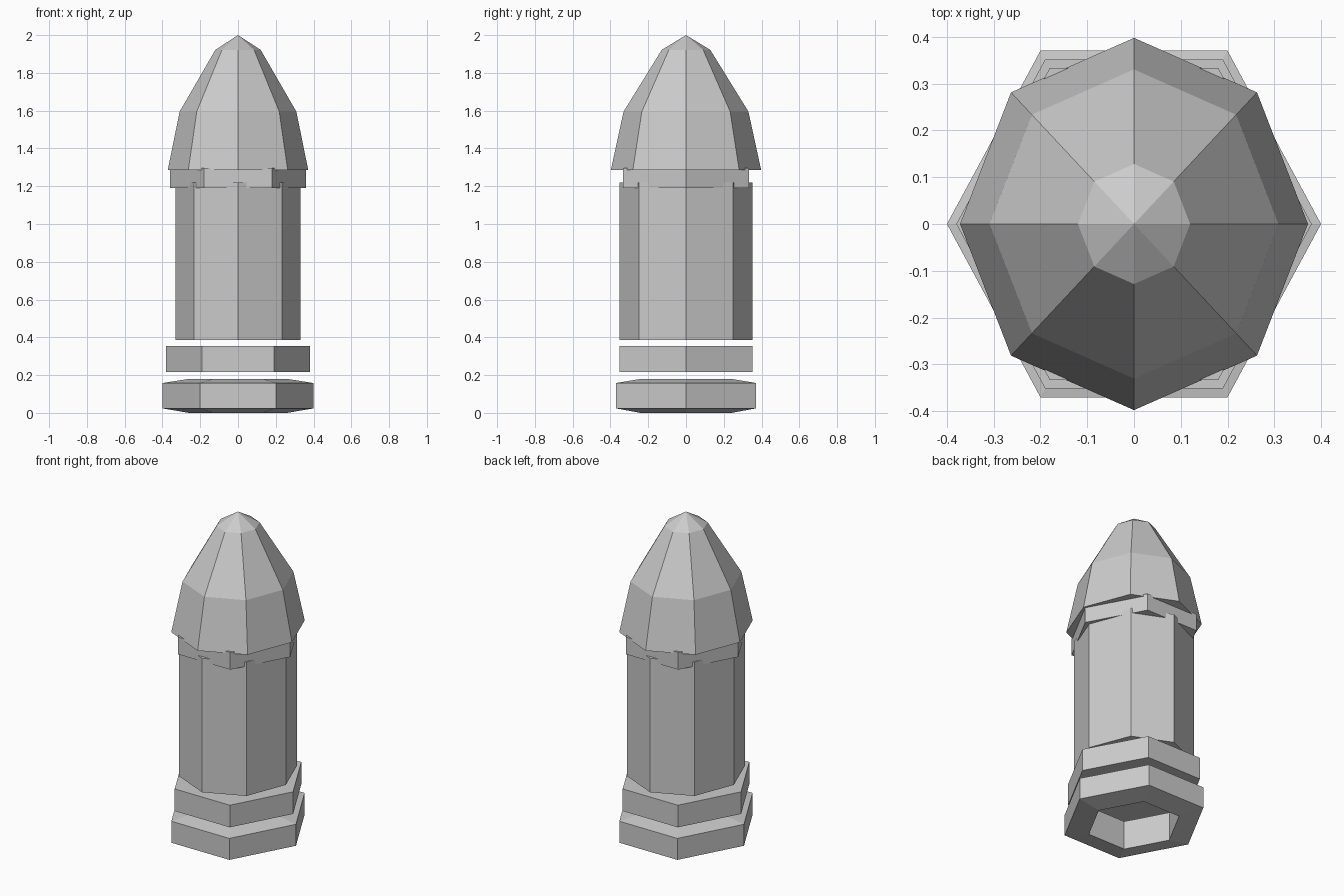
import bpy, bmesh
from math import cos, sin, pi

if "Cube" in bpy.data.objects:
    bpy.data.objects.remove(bpy.data.objects["Cube"])

DEPTH = 1.07  # cross-sections are slightly stretched along y


def lathe(name, sides, profile, closed=False):
    """Sweep (radius, z) points around z; radius 0 is a tip, open ends get caps."""
    bm = bmesh.new()
    rings = []
    for r, z in profile:
        if r == 0:
            rings.append([bm.verts.new((0, 0, z))] * sides)
        else:
            rings.append([bm.verts.new((r * cos(2 * pi * i / sides),
                                        r * DEPTH * sin(2 * pi * i / sides), z))
                          for i in range(sides)])
    pairs = list(zip(rings, rings[1:]))
    if closed:
        pairs.append((rings[-1], rings[0]))
    for low, high in pairs:
        for i in range(sides):
            j = (i + 1) % sides
            corners = [low[i], low[j], high[j], high[i]]
            bm.faces.new(list(dict.fromkeys(corners)))
    if not closed:
        for ring, (r, z) in zip((rings[0], rings[-1]), (profile[0], profile[-1])):
            if r:
                bm.faces.new(ring)
    bmesh.ops.recalc_face_normals(bm, faces=bm.faces)
    mesh = bpy.data.meshes.new(name)
    bm.to_mesh(mesh)
    bm.free()
    obj = bpy.data.objects.new(name, mesh)
    bpy.context.collection.objects.link(obj)
    return obj


# Chamfered hexagonal base ring with an open middle
lathe("base_rim", 6, [(0.26, 0), (0.4, 0.024), (0.4, 0.158), (0.26, 0.18)], closed=True)

# Floating hexagonal disc above the base
lathe("lower_band", 6, [(0.38, 0.217), (0.38, 0.355)])

# Octagonal cartridge casing
lathe("casing", 8, [(0.33, 0.385), (0.33, 1.22)])

# Hexagonal collar overlapping the casing and the tip
lathe("collar", 6, [(0.36, 1.19), (0.36, 1.297)])

# Octagonal pointed tip
lathe("bullet_tip", 8, [(0.372, 1.285), (0.309, 1.595), (0.12, 1.922), (0, 2.0)])
